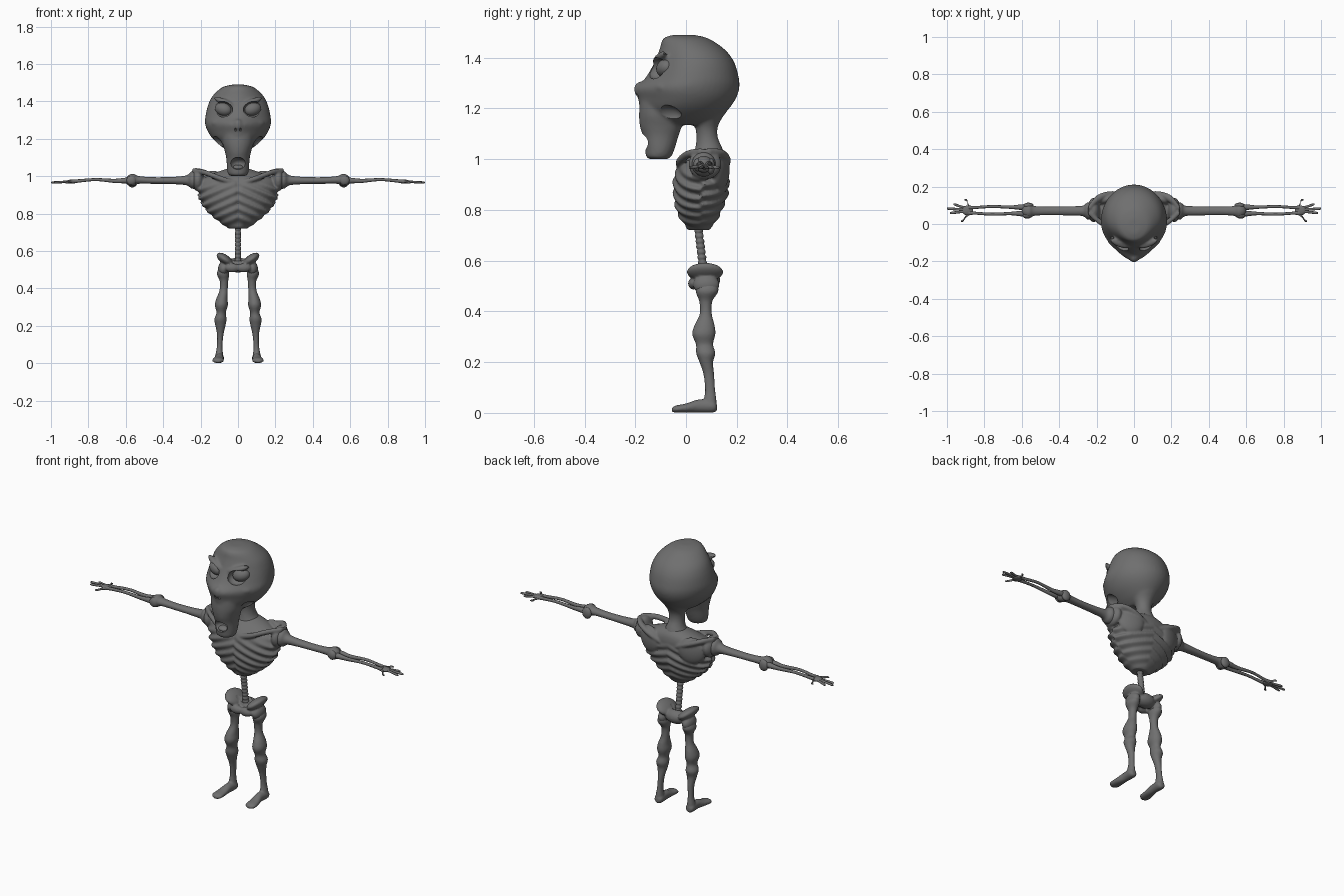
import bpy, bmesh, math
from mathutils import Vector, Matrix, Euler

cube = bpy.data.objects.get("Cube")
if cube:
    bpy.data.objects.remove(cube, do_unlink=True)

bone = bpy.data.materials.new("bone_grey")
bone.use_nodes = True
GREY = (0.16, 0.16, 0.16, 1)
bone.diffuse_color = GREY
bone.node_tree.nodes["Principled BSDF"].inputs["Base Color"].default_value = GREY
PLANES = {"z": ((1, 0, 0), (0, 1, 0)), "x": ((0, 1, 0), (0, 0, 1)), "y": ((1, 0, 0), (0, 0, 1))}


def blob(bm, loc, radii, rot=(0, 0, 0)):
    """Ellipsoid."""
    m = Matrix.LocRotScale(Vector(loc), Euler(rot), Vector(radii))
    bmesh.ops.create_uvsphere(bm, u_segments=28, v_segments=18, radius=1, matrix=m)


def loft(bm, stations, axis="z", sides=20, steps=5):
    """Smooth skin through elliptical stations (x, y, z, radius_u, radius_v)."""
    pts = [Vector(s) for s in stations]
    pts = [pts[0]] + pts + [pts[-1]]
    path = []
    for a, b, c, d in zip(pts, pts[1:], pts[2:], pts[3:]):
        for k in range(steps):
            t = k / steps
            path.append(b + (c - a) * (t / 2) + (a * 2 - b * 5 + c * 4 - d) * (t * t / 2)
                        + (b * 3 - a - c * 3 + d) * (t ** 3 / 2))
    path.append(pts[-1])
    u, v = (Vector(w) for w in PLANES[axis])
    rings = []
    for p in path:
        ring = []
        for i in range(sides):
            a = math.tau * i / sides
            ring.append(bm.verts.new(Vector(p[:3]) + u * p[3] * math.cos(a) + v * p[4] * math.sin(a)))
        rings.append(ring)
    for r0, r1 in zip(rings, rings[1:]):
        for i in range(sides):
            j = (i + 1) % sides
            bm.faces.new((r0[i], r0[j], r1[j], r1[i]))
    bm.faces.new(rings[0][::-1])
    bm.faces.new(rings[-1])


def mirrored(bm):
    """Add a mirror copy of everything in the mesh."""
    geo = bmesh.ops.duplicate(bm, geom=bm.verts[:] + bm.edges[:] + bm.faces[:])["geom"]
    for g in geo:
        if isinstance(g, bmesh.types.BMVert):
            g.co.x *= -1


def finish(bm, name, voxel=0, smooth=0, cutter=None):
    """Make an object, fuse its pieces, carve it and shade it."""
    bmesh.ops.recalc_face_normals(bm, faces=bm.faces)
    me = bpy.data.meshes.new(name)
    bm.to_mesh(me)
    bm.free()
    me.materials.append(bone)
    ob = bpy.data.objects.new(name, me)
    bpy.context.collection.objects.link(ob)
    bpy.ops.object.select_all(action="DESELECT")
    ob.select_set(True)
    bpy.context.view_layer.objects.active = ob
    if voxel:
        mod = ob.modifiers.new("fuse", "REMESH")
        mod.mode, mod.voxel_size = "VOXEL", voxel
    if smooth:
        mod = ob.modifiers.new("soften", "SMOOTH")
        mod.factor, mod.iterations = 0.5, smooth
    if cutter:
        mod = ob.modifiers.new("carve", "BOOLEAN")
        mod.operation, mod.object, mod.solver = "DIFFERENCE", cutter, "EXACT"
    if ob.modifiers:
        bpy.ops.object.convert(target="MESH")
    bpy.ops.object.shade_smooth_by_angle(angle=math.radians(45))
    if cutter:
        bpy.data.objects.remove(cutter, do_unlink=True)
    return ob


def pair(name, build, **options):
    for side, s in (("left", 1), ("right", -1)):
        bm = bmesh.new()
        build(bm)
        bm.transform(Matrix.Diagonal((s, 1, 1, 1)))
        finish(bm, side + "_" + name, **options)


# Skull: cranium tapering to the face, long jaw, neck
bm = bmesh.new()
loft(bm, [(0, -.01, 1.49, .03, .04), (0, 0, 1.475, .085, .09), (0, .025, 1.43, .135, .13),
          (0, .033, 1.38, .16, .158), (0, .024, 1.32, .174, .184), (0, .006, 1.28, .176, .204),
          (0, .004, 1.24, .162, .193), (0, -.005, 1.2, .135, .175), (0, -.01, 1.16, .09, .14),
          (0, -.01, 1.135, .05, .09)], sides=48)
for v in bm.verts:
    t = min(1, max(0, -v.co.y / .2))
    v.co.x *= 1 - .45 * t * t
loft(bm, [(0, -.11, 1.25, .08, .07), (0, -.105, 1.18, .082, .08), (0, -.1, 1.13, .07, .082),
          (0, -.1, 1.09, .062, .07), (0, -.103, 1.04, .059, .058), (0, -.108, 1.01, .052, .05),
          (0, -.108, 1, .035, .035)], sides=32)
loft(bm, [(0, .08, 1.2, .09, .09), (0, .08, 1.14, .052, .05), (0, .083, 1.09, .042, .042),
          (0, .09, 1.04, .055, .055), (0, .09, .99, .1, .07)])
blob(bm, (0, -.185, 1.275), (.022, .02, .03))
bones = bmesh.new()
blob(bones, (.08, -.15, 1.4), (.06, .018, .016), (0, -.35, .4))
blob(bones, (.1, -.09, 1.285), (.05, .035, .02), (0, .1, .6))
mirrored(bones)
me = bpy.data.meshes.new("brow_cheek")
for v in bones.verts:
    if v.co.z > 1.34:
        v.co.y += .045
bones.to_mesh(me)
bones.free()
bm.from_mesh(me)
bpy.data.meshes.remove(me)

holes = bmesh.new()
blob(holes, (.079, -.118, 1.358), (.054, .042, .042), (0, -.28, .35))
blob(holes, (.125, -.085, 1.17), (.04, .07, .045), (0, .5, .3))
blob(holes, (.014, -.205, 1.245), (.008, .02, .016))
mirrored(holes)
blob(holes, (0, -.175, 1.068), (.044, .055, .033))
cutter = finish(holes, "skull_cutter")
cutter.hide_render = True
finish(bm, "skull", voxel=.008, smooth=5, cutter=cutter)


def eye(bm):
    blob(bm, (.079, -.082, 1.358), (.047, .034, .035), (0, -.28, .35))


pair("eye", eye)
bm = bmesh.new()
blob(bm, (0, -.12, 1.045), (.036, .034, .016))
finish(bm, "tongue")

# Ribcage: rippled barrel with collar bones and shoulder blades
bm = bmesh.new()
loft(bm, [(0, .095, 1.04, .06, .045), (0, .085, 1.015, .13, .075), (0, .07, .98, .195, .098),
          (0, .06, .93, .21, .108), (0, .058, .87, .2, .108), (0, .052, .81, .16, .094),
          (0, .05, .76, .105, .072), (0, .05, .72, .05, .04)], sides=72, steps=14)
for v in bm.verts:
    x, y, z = v.co
    if z < .98:
        side = abs(x)
        phase = z + .45 * side if y < .06 else z + .35 * side + .1 * (y - .06)
        wave = math.sin(phase * math.tau / .048)
        fade = min(1, (.98 - z) / .05) * min(1, (z - .71) / .03)
        grow = 1 + .055 * wave * fade
        v.co.x *= grow
        v.co.y = .055 + (y - .055) * grow
        if y < 0 and side < .02:
            v.co.y += .008 * (1 - side / .02)
blade = bmesh.new()
blob(blade, (.135, .135, .955), (.075, .028, .075), (0, .5, -.35))
blob(blade, (.215, .075, .98), (.034, .065, .06))
loft(blade, [(.02, -.02, .965, .014, .014), (.1, -.025, .99, .015, .015),
             (.18, .01, 1.02, .017, .015), (.245, .065, 1.03, .016, .014)], "x")
loft(blade, [(.04, .155, .96, .012, .014), (.13, .158, 1.0, .018, .016),
             (.2, .13, 1.025, .022, .016), (.245, .08, 1.03, .016, .014)], "x")
mirrored(blade)
me = bpy.data.meshes.new("blades")
blade.to_mesh(me)
blade.free()
bm.from_mesh(me)
bpy.data.meshes.remove(me)
finish(bm, "ribcage", voxel=.006, smooth=3)

# Spine: stacked vertebrae
bm = bmesh.new()
for i in range(11):
    t = i / 10
    blob(bm, (0, .045 + .025 * t, .76 - .21 * t), (.018, .018, .014))
finish(bm, "spine", voxel=.004, smooth=2)

# Pelvis: flared wings round an open bowl
bm = bmesh.new()
blob(bm, (.07, .075, .555), (.052, .072, .025), (0, -.62, 0))
blob(bm, (.077, .08, .505), (.03, .052, .04))
blob(bm, (.03, .03, .51), (.04, .022, .024))
mirrored(bm)
blob(bm, (0, .09, .525), (.065, .045, .04))
holes = bmesh.new()
blob(holes, (0, .06, .595), (.06, .05, .05))
cutter = finish(holes, "pelvis_cutter")
cutter.hide_render = True
finish(bm, "pelvis", voxel=.005, smooth=5, cutter=cutter)


# Legs: thigh, double knee bulge, shin and foot
def leg(bm):
    loft(bm, [(.075, .085, .52, .02, .035), (.08, .083, .48, .033, .045), (.075, .078, .44, .023, .026),
              (.077, .078, .39, .022, .024), (.086, .073, .345, .03, .04), (.089, .07, .31, .035, .046),
              (.09, .073, .27, .025, .034), (.094, .078, .235, .033, .038), (.094, .08, .2, .027, .027),
              (.095, .09, .15, .017, .021), (.098, .095, .09, .015, .02), (.1, .095, .05, .02, .025),
              (.1, .095, .02, .024, .024)])
    loft(bm, [(.1, .122, .022, .012, .014), (.1, .105, .026, .025, .025), (.1, .05, .027, .023, .026),
              (.105, 0, .019, .029, .018), (.107, -.04, .015, .03, .014), (.107, -.056, .012, .014, .007)], "y")


pair("leg", leg, voxel=.005, smooth=3)


# Upper arms with ball shoulders
def upper_arm(bm):
    loft(bm, [(.2, .07, .98, .025, .03), (.225, .07, .98, .045, .048), (.25, .07, .98, .045, .045),
              (.275, .07, .978, .028, .027), (.34, .07, .977, .025, .02), (.45, .07, .977, .023, .018),
              (.53, .07, .98, .026, .021), (.56, .07, .98, .038, .033), (.585, .07, .978, .03, .028),
              (.6, .07, .978, .012, .012)], "x")


pair("upper_arm", upper_arm, voxel=.005, smooth=2)


# Forearm bones, elbow knobs, palm and fingers
def forearm(bm):
    blob(bm, (.565, .098, .972), (.028, .016, .032))
    blob(bm, (.57, .045, .978), (.026, .016, .026))
    for y, wrist in ((.09, .088), (.056, .058)):
        loft(bm, [(.55, y, .975, .012, .014), (.6, y, .977, .015, .015), (.66, y, .975, .009, .011),
                  (.76, y + (y - .073) * .2, .982, .008, .008), (.85, wrist, .975, .008, .009),
                  (.885, wrist, .972, .012, .011)], "x", sides=12)
    blob(bm, (.89, .073, .971), (.03, .026, .011))
    for x, y in ((.905, .13), (.965, .105), (1, .083), (.985, .058), (.925, .015)):
        mid = .073 + (y - .073) * .55
        loft(bm, [(.875, .073 + (y - .073) * .25, .971, .009, .008), ((x + .87) / 2, mid, .97, .007, .006),
                  (x - .012, y - (y - mid) * .2, .967, .007, .006), (x, y, .966, .003, .003)], "x", sides=10)


pair("forearm_and_hand", forearm)
